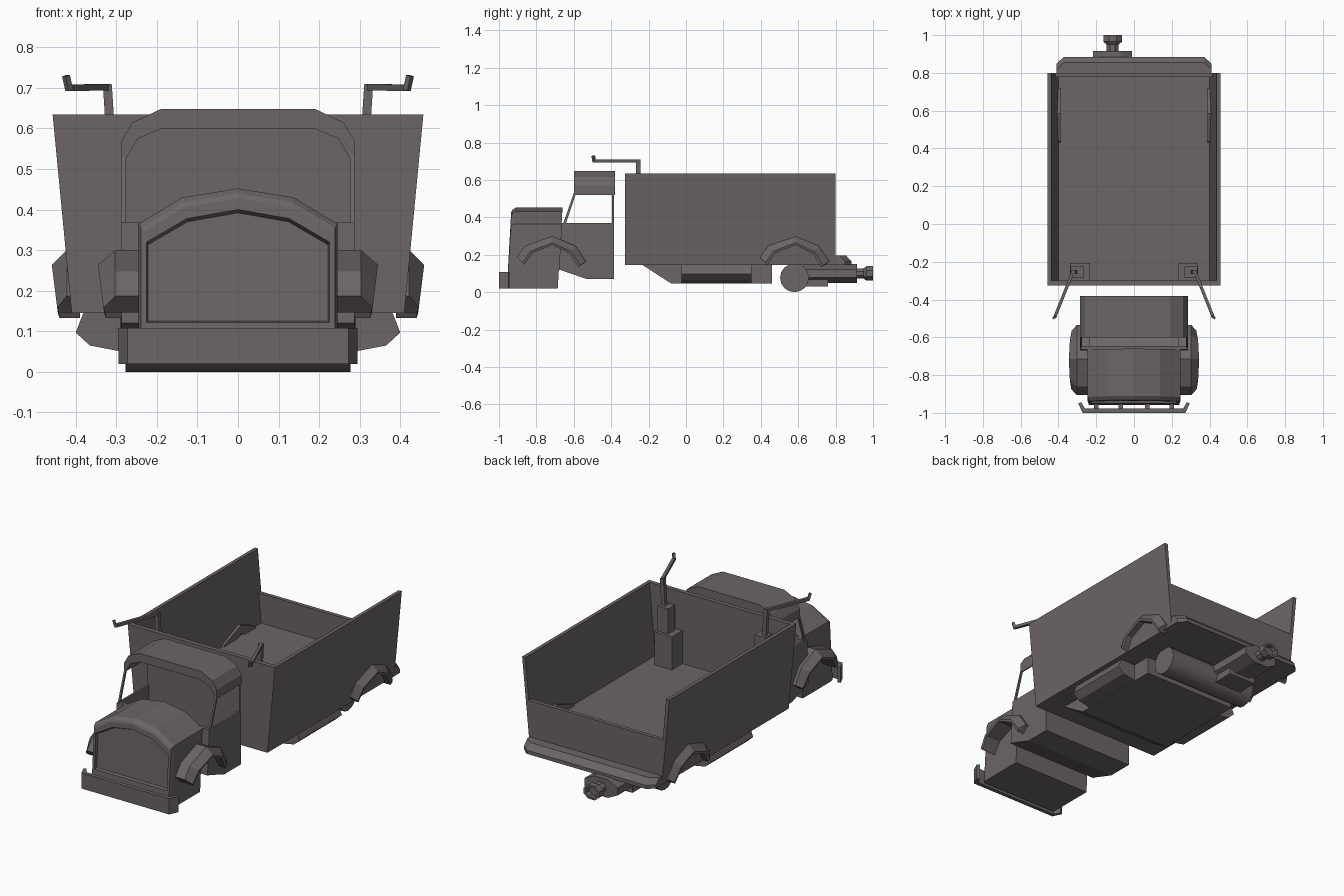
import bpy, bmesh, math
from mathutils import Vector

if "Cube" in bpy.data.objects:
    bpy.data.objects.remove(bpy.data.objects["Cube"])

grey = bpy.data.materials.new("warm_grey")
grey.diffuse_color = (0.15, 0.13, 0.13, 1)
grey.use_nodes = True
grey.node_tree.nodes["Principled BSDF"].inputs["Base Color"].default_value = grey.diffuse_color


def loft(name, rings, mirror=False):
    """Skin a list of equal rings of 3D points, capping both ends."""
    bm = bmesh.new()
    vs = [[bm.verts.new(p) for p in r] for r in rings]
    n = len(rings[0])
    for a, b in zip(vs, vs[1:]):
        for i in range(n):
            j = (i + 1) % n
            bm.faces.new((a[i], a[j], b[j], b[i]))
    caps = [bm.faces.new(vs[0]), bm.faces.new(vs[-1])]
    bmesh.ops.recalc_face_normals(bm, faces=bm.faces)
    bmesh.ops.triangulate(bm, faces=[f for f in caps if len(f.verts) > 4])
    me = bpy.data.meshes.new(name)
    bm.to_mesh(me)
    bm.free()
    me.materials.append(grey)
    ob = bpy.data.objects.new(name, me)
    bpy.context.collection.objects.link(ob)
    if mirror:
        m = ob.modifiers.new("mirror", 'MIRROR')
        m.use_mirror_merge = False
    return ob


def prism(name, axis, poly, a, b, mirror=False):
    """Extrude a 2D outline along x (y,z), y (x,z) or z (x,y)."""
    put = {'x': lambda p, t: (t, p[0], p[1]),
           'y': lambda p, t: (p[0], t, p[1]),
           'z': lambda p, t: (p[0], p[1], t)}[axis]
    return loft(name, [[put(p, t) for p in poly] for t in (a, b)], mirror)


def box(name, x0, x1, y0, y1, z0, z1, mirror=False):
    return prism(name, 'z', [(x0, y0), (x1, y0), (x1, y1), (x0, y1)], z0, z1, mirror)


def sym(half):
    """Complete a right-hand half outline across x = 0."""
    return half + [(-x, z) for x, z in reversed(half) if x > 0]


def bar(name, p, q, r=0.013):
    p, q = Vector(p), Vector(q)
    rot = (q - p).to_track_quat('Z', 'Y')
    c = [rot @ Vector((sx * r, sy * r, 0)) for sx, sy in ((1, 1), (-1, 1), (-1, -1), (1, -1))]
    return loft(name, [[p + v for v in c], [q + v for v in c]], True)


# Cargo bed: U-shaped trough, full front wall, low tailgate
prism("bed_trough", 'y', sym([(.41, .145), (.457, .635), (.437, .635), (.401, .235)]), -.325, .80)
prism("bed_front_wall", 'y', sym([(.405, .2), (.445, .635)]), -.325, -.30)
prism("tailgate", 'y', sym([(.405, .2), (.425, .40)]), .778, .80)

# Rear bumper with chamfered corners and sloping top
def bumper_ring(z, d):
    half = [(.41, .79), (.41, .85 - d), (.37, .885 - d)]
    return [(x, y, z) for x, y in sym(half)]
loft("rear_bumper", [bumper_ring(.145, 0), bumper_ring(.165, 0), bumper_ring(.197, .03)])

# Chassis, side tanks and rear roller
prism("chassis", 'x', [(-.24, .15), (-.08, .047), (.46, .047), (.46, .15)], -.29, .29)
prism("side_tank", 'y', [(.28, .15), (.38, .148), (.40, .097), (.365, .065), (.297, .052), (.28, .052)],
      -.025, .35, True)
ring = [(.58 + .077 * math.cos(i * math.tau / 16), .077 + .077 * math.sin(i * math.tau / 16)) for i in range(16)]
roller = prism("rear_roller", 'x', ring, -.277, .277)
bpy.context.view_layer.objects.active = roller
roller.select_set(True)
bpy.ops.object.shade_smooth_by_angle(angle=math.radians(40))
roller.select_set(False)

# Tow coupling at the back
def octa(y, rx, rz):
    return [(-.113 + rx * math.cos(a), y, .10 + rz * math.sin(a))
            for a in [math.pi / 8 + i * math.pi / 4 for i in range(8)]]
loft("coupling_body", [octa(.62, .112, .055), octa(.915, .112, .055)])
box("coupling_block", -.2, -.03, .64, .76, .03, .10)
loft("coupling_plug", [octa(.9, .034, .03), octa(.95, .034, .03), octa(.965, .053, .042),
                       octa(1.0, .053, .042), octa(1.0, .037, .03), octa(.97, .037, .03)])

# Cab: hollow tub, side panels, back wall, roof shell and pillars
prism("cab_tub", 'x', [(-.665, .37), (-.68, .12), (-.66, .115), (-.53, .07), (-.385, .07), (-.385, .37),
                       (-.395, .37), (-.395, .08), (-.53, .08), (-.645, .13), (-.645, .37)], -.287, .287)
prism("cab_side", 'x', [(-.665, .37), (-.68, .12), (-.66, .115), (-.53, .07), (-.385, .07), (-.385, .37)],
      .275, .287, True)
roof = [(.287, .52), (.287, .57), (.26, .615), (.19, .648)]
prism("cab_back_wall", 'y', sym([(.285, .36)] + roof[1:]), -.395, -.385)
prism("cab_roof", 'y', sym(roof + [])[0:8] + [(-.278, .522), (-.247, .575), (-.187, .60),
                                             (.187, .60), (.247, .575), (.278, .522)], -.60, -.38)
prism("windscreen_pillar", 'x', [(-.657, .365), (-.643, .365), (-.588, .53), (-.60, .53)], .277, .287, True)

# Hood with arched top, framed and recessed grille
def arch(w, top, bot, y, k):
    half = [(w, bot), (w, top - .355 * w), (.56 * w, top - .022), (0, top)]
    return [(x, y + k * (z - .45), z) for x, z in sym(half)]
loft("hood", [arch(.245, .452, .02, -.66, .06), arch(.245, .452, .02, -.91, .07),
              arch(.239, .440, .02, -.928, .07), arch(.235, .428, .10, -.934, .05),
              arch(.225, .400, .122, -.934, .05), arch(.222, .392, .126, -.918, .05),
              arch(.213, .378, .137, -.918, .05)])

# Front bumper with swept-back ends and its mounts
prism("front_bumper", 'z', [(-.295, -.95), (-.272, -1), (.272, -1), (.295, -.95),
                            (.28, -.943), (.26, -.978), (-.26, -.978), (-.28, -.943)], .02, .108)
for x in (.07, .20):
    box("bumper_mount", x - .012, x + .012, -.985, -.93, .045, .09, True)

# Fenders: faceted arches with a sloped outer edge
top_line = [(-.19, .187), (-.145, .247), (0, .30), (.125, .247), (.18, .165)]
rim_line = [(-.16, .158), (-.115, .22), (0, .264), (.10, .218), (.15, .145)]
for name, yc, x0, xm, x1 in (("front_fender", -.715, .235, .303, .345),
                             ("rear_fender", .585, .39, .422, .459)):
    rings = []
    for (oy, oz), (my, mz) in zip(top_line, rim_line):
        x_rim = x1 - .015 * (.264 - mz) / .12
        rings.append([(x0, yc + oy, oz), (xm, yc + oy, oz), (x_rim, yc + my, mz),
                      (x_rim - .004, yc + my * .93, mz - .012), (x0, yc + my * .93, mz - .012)])
    loft(name, rings, True)

# Stepped posts in the bed with bent rods reaching forward
box("post_base", .232, .34, -.30, -.207, .23, .42, True)
box("post_upper", .268, .335, -.285, -.225, .42, .56, True)
bar("rod_upright", (.312, -.255, .55), (.322, -.255, .708), .011)
bar("rod_arm", (.322, -.25, .702), (.418, -.49, .70), .008)
bar("rod_tip", (.416, -.49, .694), (.424, -.496, .73), .007)
